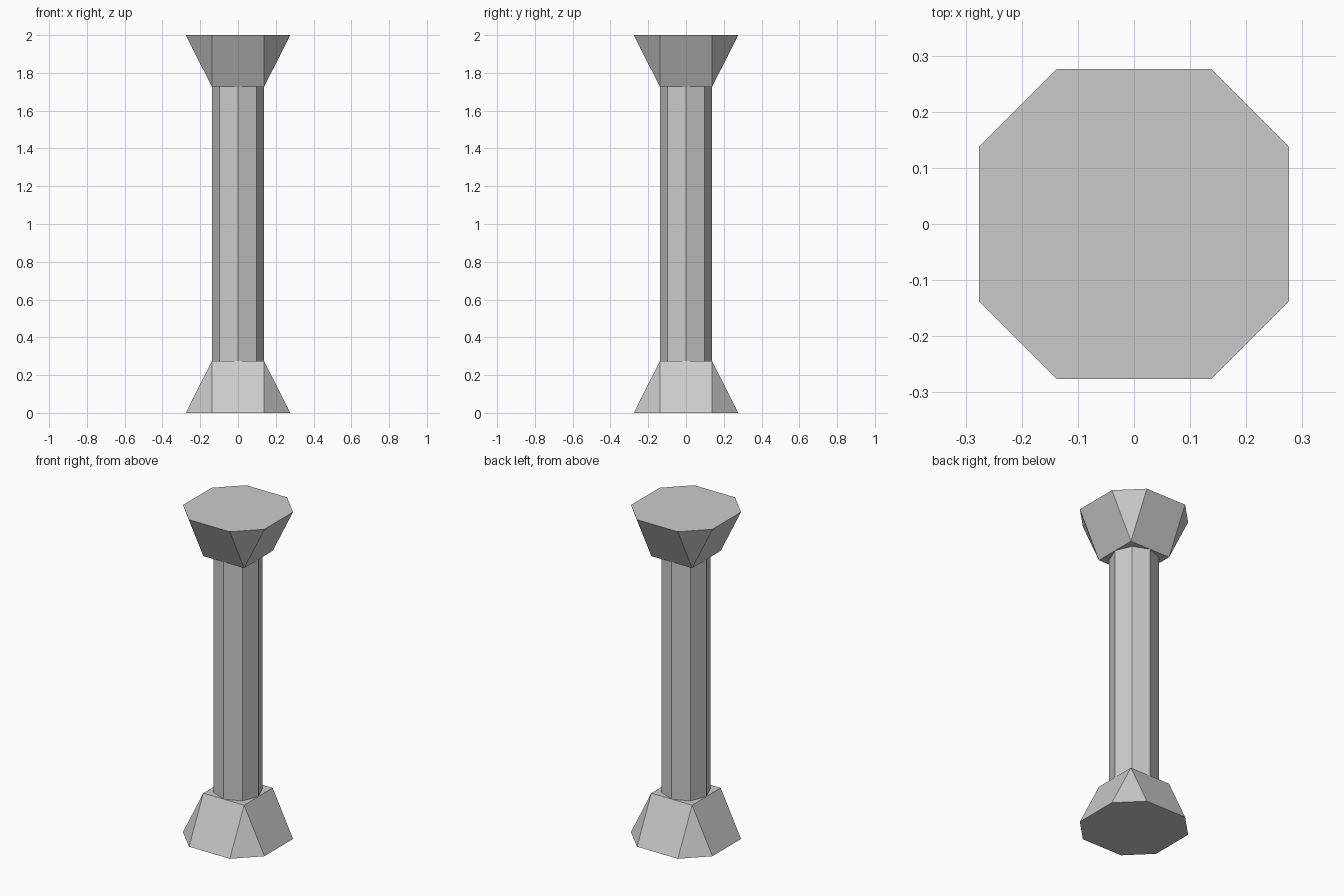
import bpy, bmesh, math

if "Cube" in bpy.data.objects:
    bpy.data.objects.remove(bpy.data.objects["Cube"])

W = 0.276      # half width of the wide octagonal end
N = W / 2      # half width of the narrow square end, also the shaft radius
CAP = 0.275    # height of each end block
H = 2.0


def finish(name, bm):
    bmesh.ops.recalc_face_normals(bm, faces=bm.faces)
    mesh = bpy.data.meshes.new(name)
    bm.to_mesh(mesh)
    bm.free()
    obj = bpy.data.objects.new(name, mesh)
    bpy.context.collection.objects.link(obj)
    return obj


def end_block(name, z_wide, z_narrow):
    # wide octagon tapering to a square, with triangular corner facets
    bm = bmesh.new()
    octagon = [(N, -W), (W, -N), (W, N), (N, W), (-N, W), (-W, N), (-W, -N), (-N, -W)]
    wide = [bm.verts.new((x, y, z_wide)) for x, y in octagon]
    square = [(N, -N), (N, N), (-N, N), (-N, -N)]
    narrow = [bm.verts.new((x, y, z_narrow)) for x, y in square]
    bm.faces.new(wide)
    bm.faces.new(narrow)
    for i in range(4):
        a, b, c = wide[2 * i], wide[2 * i + 1], wide[(2 * i + 2) % 8]
        bm.faces.new((a, b, narrow[i]))
        bm.faces.new((b, c, narrow[(i + 1) % 4], narrow[i]))
    return finish(name, bm)


# base and capital
end_block("base", 0, CAP)
end_block("capital", H, H - CAP)

# eight-sided shaft with corners on the axes
bm = bmesh.new()
ring = [(N * math.cos(i * math.pi / 4), N * math.sin(i * math.pi / 4), CAP) for i in range(8)]
bottom = bm.faces.new([bm.verts.new(p) for p in ring])
top = bmesh.ops.extrude_face_region(bm, geom=[bottom], use_keep_orig=True)["geom"]
bmesh.ops.translate(bm, vec=(0, 0, H - 2 * CAP),
                    verts=[g for g in top if isinstance(g, bmesh.types.BMVert)])
finish("shaft", bm)
